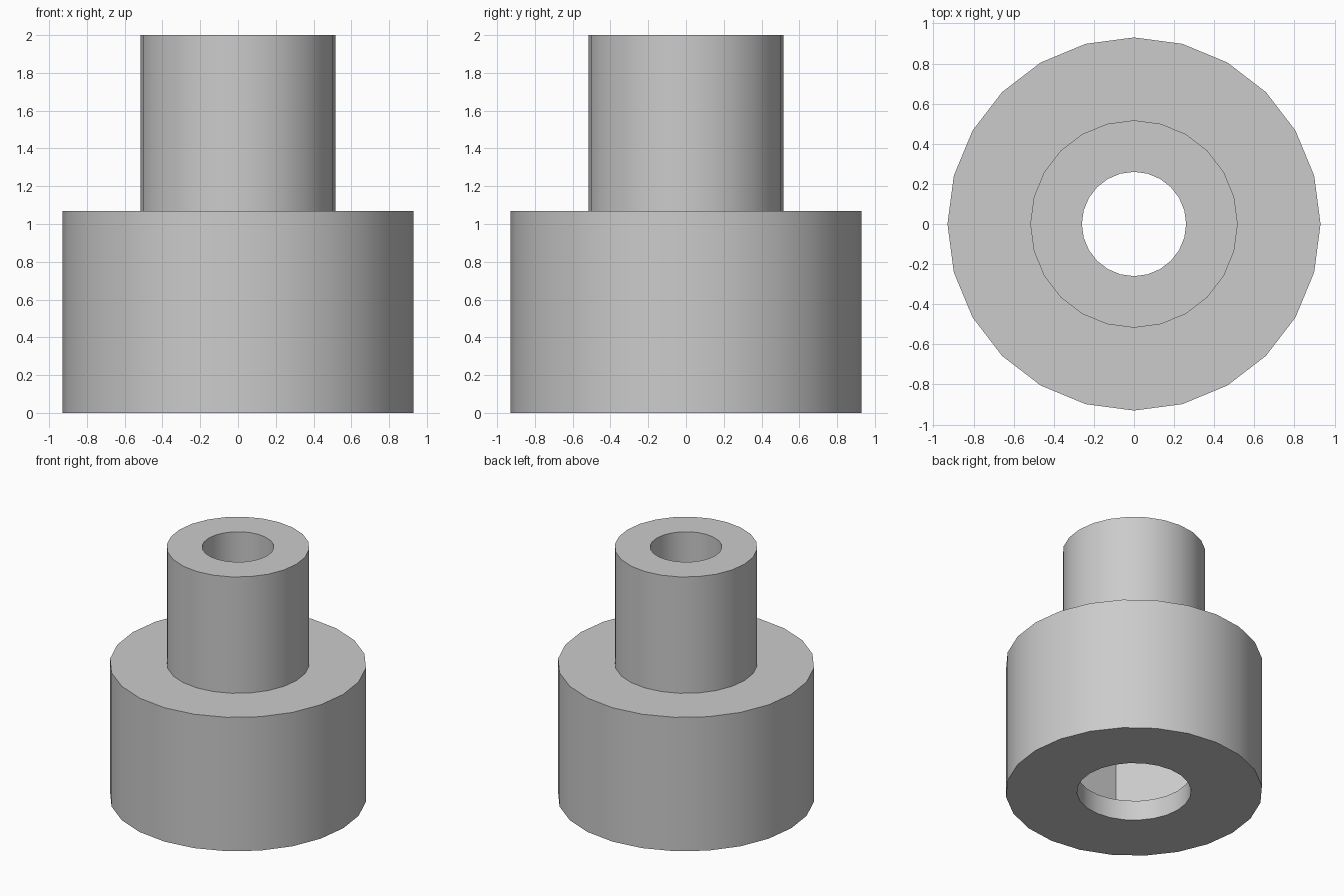
import bpy, bmesh
from math import cos, sin, pi, radians

cube = bpy.data.objects.get("Cube")
if cube:
    bpy.data.objects.remove(cube, do_unlink=True)

SIDES = 24


def ring_points(radius, z, hexagonal):
    """Ring of SIDES points, on a circle or on a hexagon with that corner radius."""
    points = []
    for i in range(SIDES):
        a = 2 * pi * i / SIDES
        r = radius
        if hexagonal:
            r *= cos(pi / 6) / cos(a % (pi / 3) - pi / 6)
        points.append((r * cos(a), r * sin(a), z))
    return points


grey = bpy.data.materials.new("plain grey")
grey.use_nodes = True
colour = (0.6, 0.6, 0.6, 1)
grey.diffuse_color = colour
grey.node_tree.nodes["Principled BSDF"].inputs["Base Color"].default_value = colour

# Closed section: base, neck, bore, hexagonal nut pocket and bottom opening
section = [
    (0.93, 0.0, False), (0.93, 1.07, False),
    (0.517, 1.07, False), (0.517, 2.0, False),
    (0.26, 2.0, False), (0.26, 0.9, False),
    (0.76, 0.9, True), (0.76, 0.16, True),
    (0.414, 0.16, False), (0.414, 0.0, False),
]

bm = bmesh.new()
rings = [[bm.verts.new(p) for p in ring_points(*s)] for s in section]
for lower, upper in zip(rings, rings[1:] + rings[:1]):
    for i in range(SIDES):
        j = (i + 1) % SIDES
        bm.faces.new((lower[i], lower[j], upper[j], upper[i]))
bmesh.ops.recalc_face_normals(bm, faces=bm.faces)

mesh = bpy.data.meshes.new("stepped_collar")
bm.to_mesh(mesh)
bm.free()
mesh.materials.append(grey)
collar = bpy.data.objects.new("stepped_collar", mesh)
bpy.context.collection.objects.link(collar)

# Smooth round walls, crisp rims and pocket corners
bpy.context.view_layer.objects.active = collar
collar.select_set(True)
bpy.ops.object.shade_smooth_by_angle(angle=radians(30))
